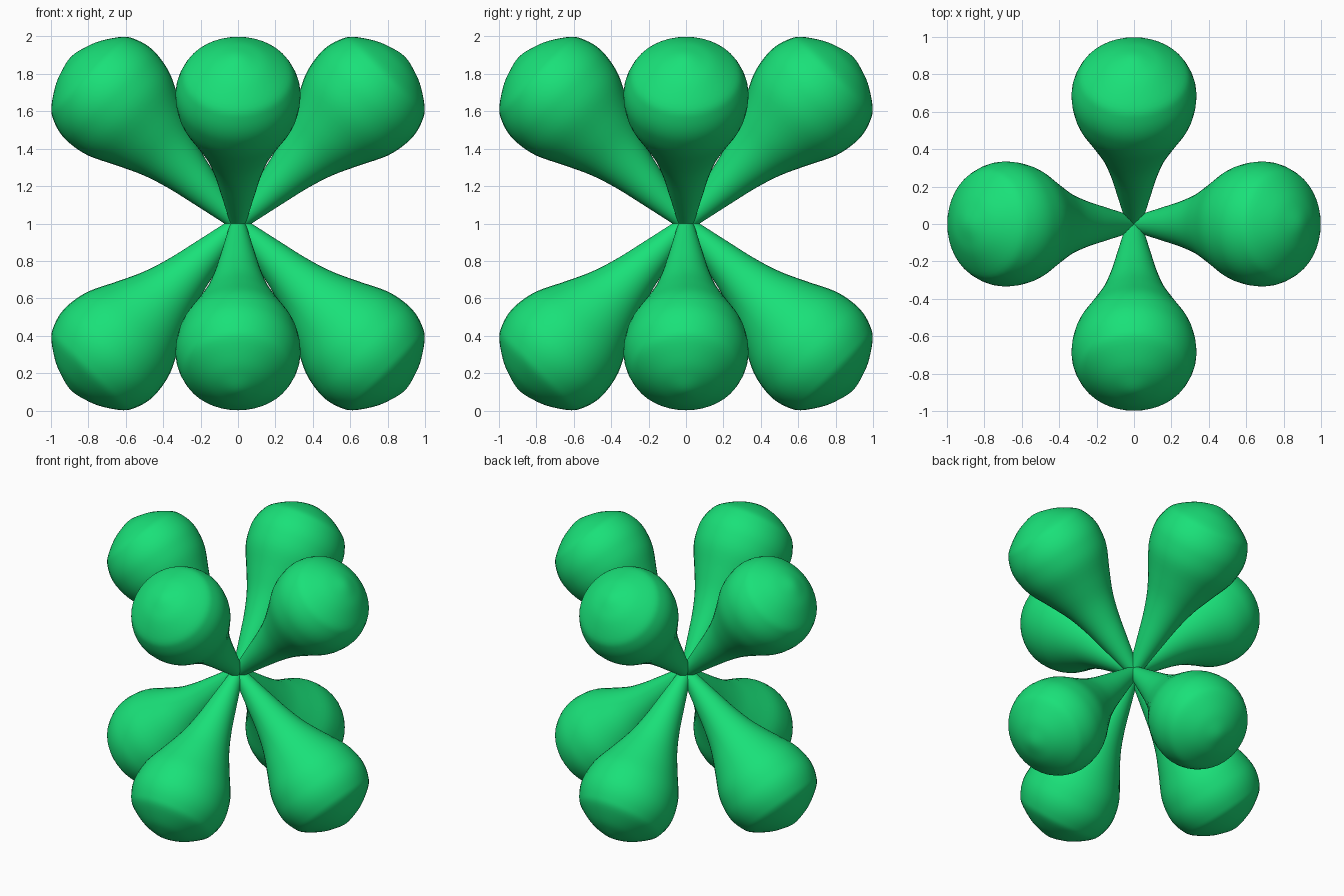
import bpy, bmesh, math
from mathutils import Vector, Matrix

if "Cube" in bpy.data.objects:
    bpy.data.objects.remove(bpy.data.objects["Cube"])

# Teardrop profile: (distance along the lobe axis, radius)
PROFILE = [(0, .04), (.25, .095), (.4, .13), (.54, .175), (.68, .24), (.82, .308),
           (.93, .332), (1.01, .331), (1.085, .308), (1.14, .272), (1.205, .18),
           (1.24, .1), (1.262, 0)]
SIDES = 40
STEPS = 4

green = bpy.data.materials.new("green")
green.diffuse_color = (0.01, 0.75, 0.19, 1)
green.use_nodes = True
green.node_tree.nodes["Principled BSDF"].inputs["Base Color"].default_value = green.diffuse_color


def smooth_profile(points, steps):
    """Catmull-Rom through the points, mirrored at the tip for a rounded end."""
    p = [Vector(q) for q in points]
    p = [2 * p[0] - p[1]] + p + [Vector((p[-2].x, -p[-2].y))]
    out = []
    for a, b, c, d in zip(p, p[1:], p[2:], p[3:]):
        for i in range(steps):
            t = i / steps
            out.append(0.5 * (2 * b + (c - a) * t + (2 * a - 5 * b + 4 * c - d) * t ** 2
                              + (3 * b - a - 3 * c + d) * t ** 3))
    return out


def lobe_mesh():
    bm = bmesh.new()
    rings = []
    for s, r in smooth_profile(PROFILE, STEPS):
        rings.append([bm.verts.new((r * math.cos(2 * math.pi * k / SIDES),
                                    r * math.sin(2 * math.pi * k / SIDES), s))
                      for k in range(SIDES)])
    for lo, hi in zip(rings, rings[1:]):
        for k in range(SIDES):
            n = (k + 1) % SIDES
            bm.faces.new((lo[k], lo[n], hi[n], hi[k]))
    # Rounded tip and small closed root
    tip = bm.verts.new((0, 0, PROFILE[-1][0]))
    for k in range(SIDES):
        bm.faces.new((rings[-1][k], rings[-1][(k + 1) % SIDES], tip))
    bm.faces.new(rings[0][::-1])
    for f in bm.faces:
        f.smooth = len(f.verts) < 5
    mesh = bpy.data.meshes.new("lobe")
    bm.to_mesh(mesh)
    bm.free()
    mesh.materials.append(green)
    return mesh


# Four lobes rise and four fall at 45 degrees from the shared centre
mesh = lobe_mesh()
for level, tilt in (("upper", 45), ("lower", 135)):
    for i, side in enumerate(("right", "back", "left", "front")):
        ob = bpy.data.objects.new(f"{level}_{side}_lobe", mesh)
        ob.matrix_world = (Matrix.Translation((0, 0, 1))
                           @ Matrix.Rotation(math.radians(90 * i), 4, 'Z')
                           @ Matrix.Rotation(math.radians(tilt), 4, 'Y'))
        bpy.context.collection.objects.link(ob)
